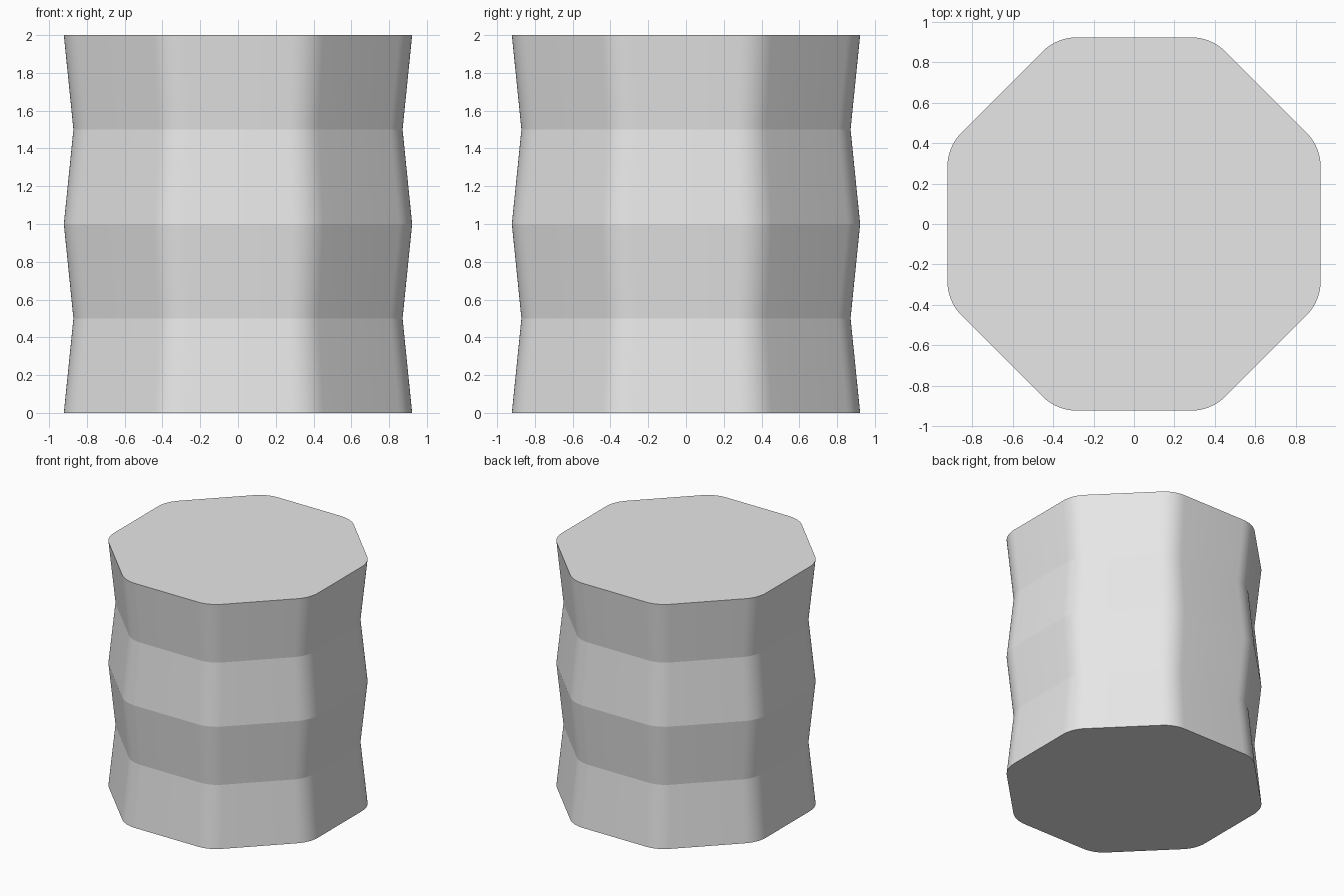
import bpy, bmesh, math

if "Cube" in bpy.data.objects:
    bpy.data.objects.remove(bpy.data.objects["Cube"])

APOTHEM = 0.922   # half width across flats
FILLET = 0.24     # corner radius
SEGMENTS = 8      # facets per rounded corner


def rounded_octagon(scale):
    """Outline of an octagon with rounded corners, counter-clockwise."""
    points = []
    reach = (APOTHEM - FILLET) / math.cos(math.pi / 8)
    for corner in range(8):
        mid = math.pi / 8 + corner * math.pi / 4
        cx, cy = reach * math.cos(mid), reach * math.sin(mid)
        for i in range(SEGMENTS + 1):
            a = mid + math.pi / 4 * (i / SEGMENTS - 0.5)
            points.append((scale * (cx + FILLET * math.cos(a)),
                           scale * (cy + FILLET * math.sin(a))))
    return points


# Grey material
grey = bpy.data.materials.new("light grey")
grey.diffuse_color = (0.8, 0.8, 0.8, 1)
grey.use_nodes = True
grey.node_tree.nodes["Principled BSDF"].inputs["Base Color"].default_value = grey.diffuse_color

# Column body: wide and narrow rings alternate up the height
bm = bmesh.new()
rings = []
for z, scale in ((0, 1), (0.5, 0.945), (1, 1), (1.5, 0.945), (2, 1)):
    rings.append([bm.verts.new((x, y, z)) for x, y in rounded_octagon(scale)])
for low, high in zip(rings, rings[1:]):
    n = len(low)
    for i in range(n):
        j = (i + 1) % n
        bm.faces.new((low[i], low[j], high[j], high[i]))

# Flat bottom and top caps
bm.faces.new(rings[0][::-1])
bm.faces.new(rings[-1])

mesh = bpy.data.meshes.new("ribbed_column")
bm.to_mesh(mesh)
bm.free()
mesh.materials.append(grey)
column = bpy.data.objects.new("ribbed_column", mesh)
bpy.context.collection.objects.link(column)

# Smooth round corners, crisp horizontal creases
bpy.context.view_layer.objects.active = column
column.select_set(True)
bpy.ops.object.shade_smooth_by_angle(angle=math.radians(8))
